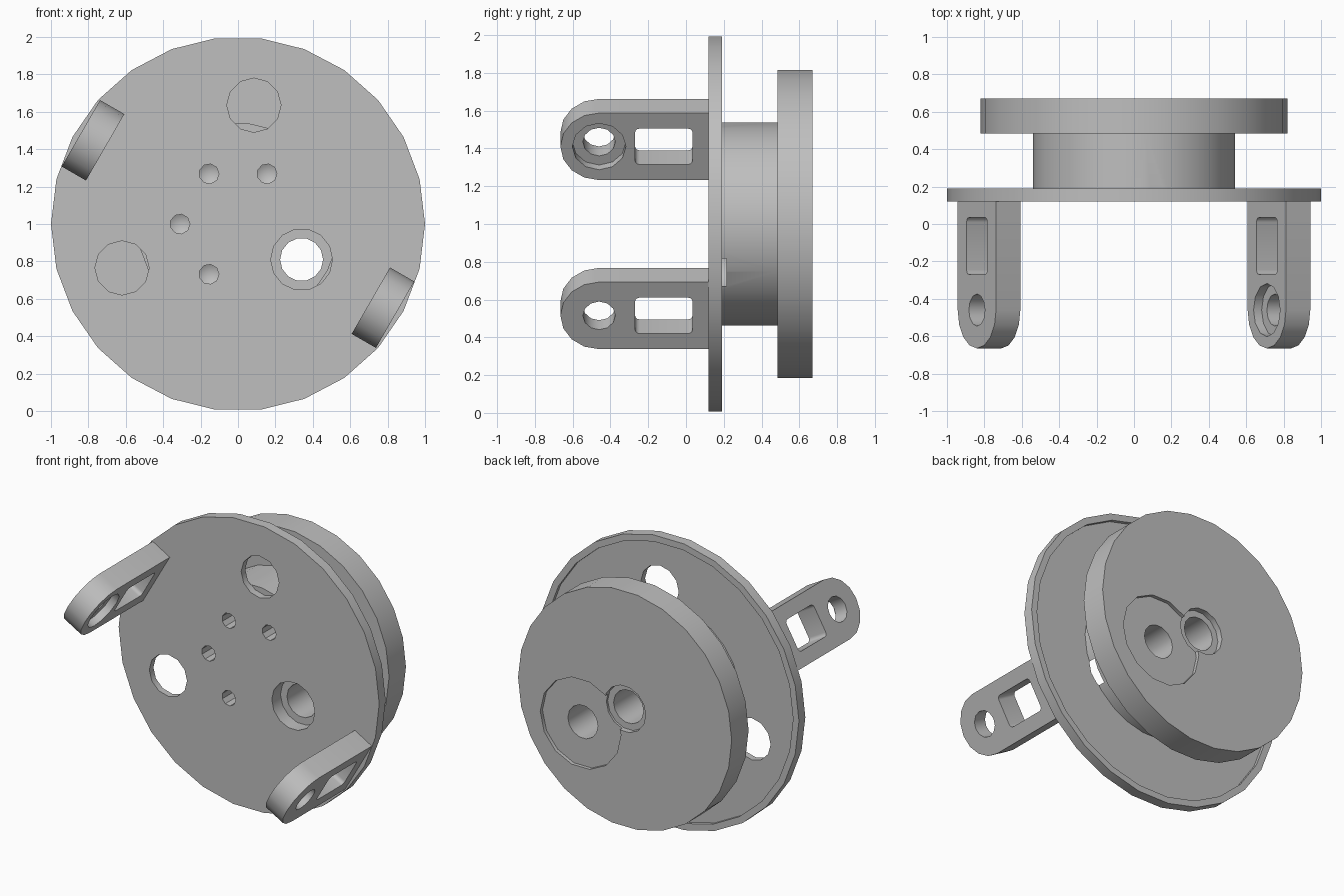
import bpy, bmesh
from math import pi, cos, sin, radians
from mathutils import Matrix, Vector

default = bpy.data.objects.get("Cube")
if default:
    bpy.data.objects.remove(default, do_unlink=True)

grey = bpy.data.materials.new("plain_grey")
grey.use_nodes = True
GREY = (0.52, 0.52, 0.52, 1)
grey.diffuse_color = GREY
grey.node_tree.nodes["Principled BSDF"].inputs["Base Color"].default_value = GREY


def finish(bm, name, matrix):
    bmesh.ops.recalc_face_normals(bm, faces=bm.faces)
    bmesh.ops.transform(bm, matrix=matrix, verts=bm.verts)
    mesh = bpy.data.meshes.new(name)
    bm.to_mesh(mesh)
    bm.free()
    mesh.materials.append(grey)
    obj = bpy.data.objects.new(name, mesh)
    bpy.context.collection.objects.link(obj)
    return obj


def lathe(name, profile, sides, matrix):
    """Turn a (radius, y) profile around the y axis."""
    bm = bmesh.new()
    verts = [bm.verts.new((r, y, 0)) for r, y in profile]
    edges = [bm.edges.new(pair) for pair in zip(verts, verts[1:])]
    bmesh.ops.spin(bm, geom=verts + edges, cent=(0, 0, 0), axis=(0, 1, 0),
                   angle=2 * pi, steps=sides)
    bmesh.ops.remove_doubles(bm, verts=bm.verts, dist=0.0005)
    return finish(bm, name, matrix)


def prism(name, outline, x0, x1, matrix):
    """Extrude a (y, z) outline along x."""
    bm = bmesh.new()
    face = bm.faces.new([bm.verts.new((x0, y, z)) for y, z in outline])
    new = bmesh.ops.extrude_face_region(bm, geom=[face])["geom"]
    bmesh.ops.translate(bm, vec=(x1 - x0, 0, 0),
                        verts=[v for v in new if isinstance(v, bmesh.types.BMVert)])
    return finish(bm, name, matrix)


def arc(cy, cz, radius, start, end, steps):
    angles = [radians(start + (end - start) * i / steps) for i in range(steps + 1)]
    return [(cy + radius * cos(a), cz + radius * sin(a)) for a in angles]


def carve(obj, cutters):
    for cutter in cutters:
        mod = obj.modifiers.new("cut", 'BOOLEAN')
        mod.operation, mod.solver, mod.object = 'DIFFERENCE', 'EXACT', cutter
    depsgraph = bpy.context.evaluated_depsgraph_get()
    obj.data = bpy.data.meshes.new_from_object(obj.evaluated_get(depsgraph))
    obj.modifiers.clear()
    for cutter in cutters:
        bpy.data.objects.remove(cutter, do_unlink=True)
    bpy.ops.object.select_all(action='DESELECT')
    obj.select_set(True)
    bpy.context.view_layer.objects.active = obj
    bpy.ops.object.shade_smooth_by_angle(angle=radians(35))


def at(x, z):
    return Matrix.Translation((x, 0, z))


# Rimmed front plate, hub and rear flange turned as one body
body = lathe("wheel_body", [
    (0, 0.12), (1, 0.12), (1, 0.19), (0.955, 0.19), (0.955, 0.165),
    (0.54, 0.165), (0.54, 0.485), (0.82, 0.485), (0.82, 0.67), (0, 0.67)],
    26, at(0, 1))

# Plate windows
cutters = [lathe("window_cutter", [(0, 0), (0.145, 0), (0.145, 0.17), (0, 0.17)],
                 12, at(x, z)) for x, z in ((0.085, 1.635), (-0.62, 0.765))]

# Blind screw holes on a ring
for deg in (60, 120, 180, 240):
    a = radians(deg)
    cutters.append(lathe("screw_cutter",
                         [(0, 0), (0.053, 0), (0.053, 0.3), (0, 0.33)], 9,
                         at(0.31 * cos(a), 1 + 0.31 * sin(a))))

# Through bore with a front counterbore and a wide shallow recess behind
cutters.append(lathe("bore_cutter", [
    (0, 0), (0.165, 0), (0.165, 0.215), (0.115, 0.215), (0.115, 0.645),
    (0.31, 0.645), (0.31, 0.75), (0, 0.75)], 14, at(0.34, 0.81)))

# Blind axle hole in the back
cutters.append(lathe("axle_cutter", [
    (0, 0.75), (0.16, 0.75), (0.16, 0.63), (0.115, 0.63), (0.115, 0.3), (0, 0.3)],
    14, at(0, 1)))
carve(body, cutters)

# Two opposite arms, each with a slot and a counterbored pin hole
PIN_Y, HALF = -0.46, 0.205
SLOT_Y0, SLOT_Y1, SLOT_H, CORNER = -0.27, 0.035, 0.11, 0.025
arm_outline = [(0.13, HALF)] + arc(PIN_Y, 0, HALF, 90, 270, 8) + [(0.13, -HALF)]
slot_outline = []
for y, z, start in ((SLOT_Y1 - CORNER, SLOT_H - CORNER, 0),
                    (SLOT_Y0 + CORNER, SLOT_H - CORNER, 90),
                    (SLOT_Y0 + CORNER, CORNER - SLOT_H, 180),
                    (SLOT_Y1 - CORNER, CORNER - SLOT_H, 270)):
    slot_outline += arc(y, z, CORNER, start, start + 90, 3)

for name, deg in (("right_arm", 150), ("left_arm", -30)):
    place = at(0, 1) @ Matrix.Rotation(radians(-deg), 4, 'Y')
    arm = prism(name, arm_outline, 0.82, 0.97, place)
    slot = prism("slot_cutter", slot_outline, 0.7, 1.1, place)
    pin = lathe("pin_cutter", [
        (0, 0.7), (0.142, 0.7), (0.142, 0.87), (0.086, 0.87), (0.086, 1.1), (0, 1.1)],
        12, place @ Matrix.Translation((0, PIN_Y, 0)) @ Matrix.Rotation(-pi / 2, 4, 'Z'))
    carve(arm, [slot, pin])
